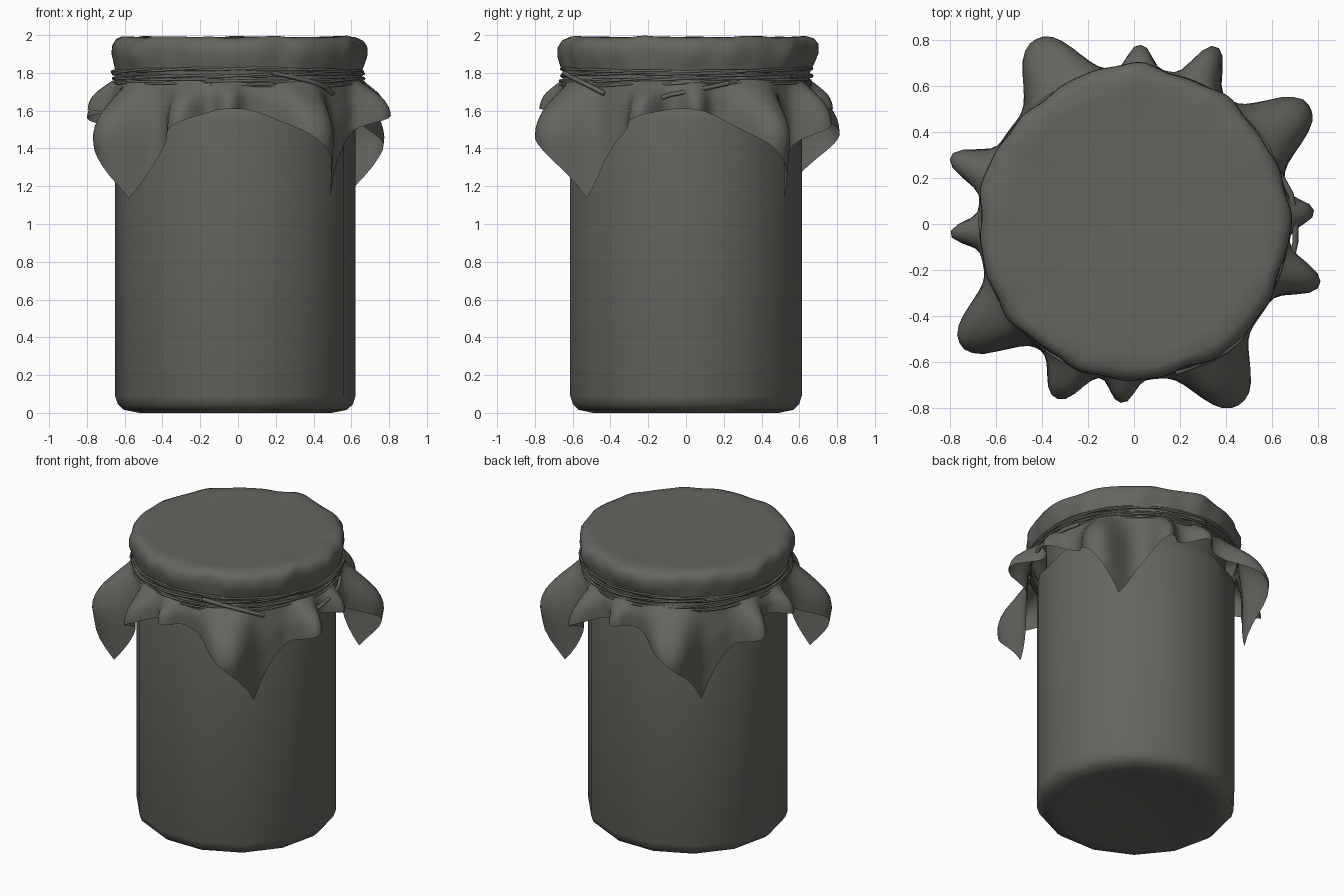
import bpy, math, random
from math import sin, cos, pi, radians, exp

if "Cube" in bpy.data.objects:
    bpy.data.objects.remove(bpy.data.objects["Cube"])

random.seed(4)
grey = bpy.data.materials.new("warm dark grey")
grey.diffuse_color = (0.13, 0.13, 0.115, 1)
grey.use_nodes = True
grey.node_tree.nodes["Principled BSDF"].inputs["Base Color"].default_value = grey.diffuse_color


def add_mesh(name, rings, cap_start=None, cap_end=None, angle=45):
    """Join closed rings of equal length into a smooth skin."""
    n = len(rings[0])
    verts = [p for ring in rings for p in ring]
    faces = []
    for i in range(len(rings) - 1):
        for j in range(n):
            k = (j + 1) % n
            faces.append((i * n + j, i * n + k, (i + 1) * n + k, (i + 1) * n + j))
    if cap_start:
        verts.append(cap_start)
        faces += [((j + 1) % n, j, len(verts) - 1) for j in range(n)]
    if cap_end:
        b = (len(rings) - 1) * n
        verts.append(cap_end)
        faces += [(b + j, b + (j + 1) % n, len(verts) - 1) for j in range(n)]
    me = bpy.data.meshes.new(name)
    me.from_pydata(verts, [], faces)
    me.materials.append(grey)
    ob = bpy.data.objects.new(name, me)
    bpy.context.collection.objects.link(ob)
    bpy.ops.object.select_all(action='DESELECT')
    bpy.context.view_layer.objects.active = ob
    ob.select_set(True)
    bpy.ops.object.shade_smooth_by_angle(angle=radians(angle))
    return ob


# Jar: low-sided lathe with a slightly hollow base and a hidden neck
SIDES = 14
jar_profile = [(0.28, 0.03), (0.42, 0.018), (0.51, 0.0), (0.59, 0.016), (0.622, 0.045),
               (0.637, 0.09), (0.637, 1.55), (0.625, 1.62), (0.58, 1.68), (0.58, 1.92)]
jar_rings = [[(r * cos(2 * pi * j / SIDES) - 0.014, 0.987 * r * sin(2 * pi * j / SIDES), z)
              for j in range(SIDES)] for r, z in jar_profile]
add_mesh("jar_body", jar_rings, (-0.014, 0, 0.035), (-0.014, 0, 1.93), 50)

# Cloth folds: angle, outward swell, angular width
FOLDS = [(-60, 0.23, 11), (-18, 0.17, 6.5), (4, 0.105, 5), (34, 0.24, 10), (65, 0.17, 6),
         (88, 0.10, 5), (118, 0.23, 11), (160, 0.17, 6), (183, 0.12, 4.5), (215, 0.24, 10),
         (246, 0.15, 7), (266, 0.10, 5)]


def swell(deg):
    """Blunt, rounded pleats."""
    total = 0
    for a, amp, w in FOLDS:
        d = (deg - a + 180) % 360 - 180
        total += amp * exp(-abs(d / w) ** 2.5)
    return total


def hem_height(deg):
    """Lower edge of a square cloth draped over the lid."""
    a = radians(deg + 2)
    reach = 1.06 / max(abs(cos(a)), abs(sin(a)))
    corner = max(0, reach - 1.3) / 0.2
    return 2.0 - (reach - 0.67) - 0.04 * corner


def lumps(t):
    return 0.5 * sin(7 * t + 1) + 0.35 * sin(13 * t + 2) + 0.25 * sin(22 * t)


# Cloth: sunken top, rounded rim, cinched band, flared skirt
COLS, SKIRT = 168, 9
cloth_profile = [(0.20, 1.983, 0), (0.40, 1.985, 0), (0.55, 1.990, 0.1), (0.62, 1.990, 0.6),
                 (0.654, 1.974, 1), (0.672, 1.945, 1.2), (0.674, 1.90, 1.2),
                 (0.663, 1.85, 0.8), (0.652, 1.81, 0.3), (0.648, 1.77, 0.2)]
cloth_rings = []
for r, z, rough in cloth_profile:
    ring = []
    for j in range(COLS):
        t = 2 * pi * j / COLS
        peak = 0.028 * exp(-((t - pi / 2) / 0.16) ** 2)
        rr = r + rough * (0.012 * lumps(t) + peak)
        ring.append((rr * cos(t), rr * sin(t), min(2.0, z + 0.011 * rough * lumps(t + 1.3))))
    cloth_rings.append(ring)
for i in range(1, SKIRT + 1):
    s = i / SKIRT
    ring = []
    for j in range(COLS):
        deg = 360 * j / COLS
        t = radians(deg)
        low = hem_height(deg)
        z = 1.77 + (low - 1.77) * s
        # folds open quickly below the string, then hang down
        drop = (1.77 - z) / 0.32
        short = (1.77 - low) / 0.32
        opening = sin(min(1.0, drop / min(1.0, short)) * pi / 2)
        if drop > 1:
            opening -= 0.22 * (drop - 1)
        rr = 0.648 + 0.03 * min(1, 2 * s) + swell(deg) * opening
        ring.append((rr * cos(t), rr * sin(t), z))
    cloth_rings.append(ring)
add_mesh("cloth_cover", cloth_rings[::-1], None, (0, 0, 1.982), 60)


# Twine: wavy loops around the neck plus two loose ends
def add_cord(name, points, radius, cyclic):
    cu = bpy.data.curves.new(name, 'CURVE')
    cu.dimensions = '3D'
    cu.bevel_depth = radius
    cu.bevel_resolution = 1
    cu.use_fill_caps = True
    sp = cu.splines.new('POLY')
    sp.points.add(len(points) - 1)
    for p, co in zip(sp.points, points):
        p.co = (*co, 1)
    sp.use_cyclic_u = cyclic
    cu.materials.append(grey)
    ob = bpy.data.objects.new(name, cu)
    bpy.context.collection.objects.link(ob)


for n, height in enumerate((1.742, 1.764, 1.79, 1.814)):
    p1, p2 = random.uniform(0, 6), random.uniform(0, 6)
    for strand in (0, pi):
        pts = []
        for j in range(120):
            t = 2 * pi * j / 120
            twist = 6 * t + strand
            r = 0.660 + 0.005 * sin(5 * t + p1) + 0.004 * cos(twist)
            z = height + 0.008 * sin(2 * t + p2) + 0.005 * sin(twist)
            pts.append((r * cos(t), r * sin(t), z))
        add_cord(f"twine_loop_{n + 1}", pts, 0.007, True)

add_cord("twine_end_front", [(0.18, -0.645, 1.80), (0.30, -0.60, 1.775), (0.40, -0.55, 1.75),
                             (0.46, -0.50, 1.725), (0.50, -0.43, 1.69)], 0.013, False)
add_cord("twine_end_side", [(0.63, 0.22, 1.745), (0.68, 0.13, 1.725), (0.70, 0.03, 1.705),
                            (0.70, -0.08, 1.685), (0.68, -0.17, 1.655)], 0.013, False)
